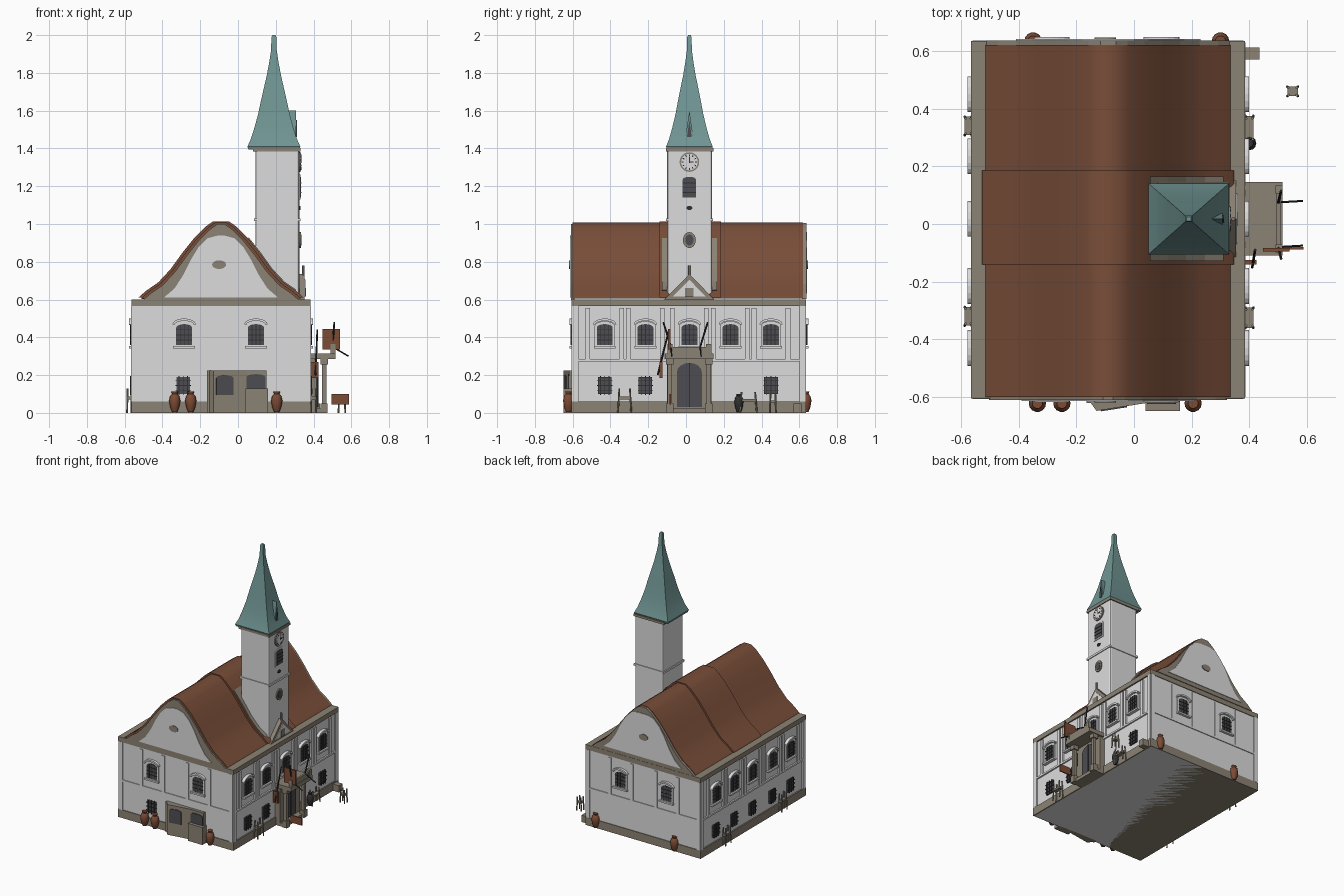
import bpy, bmesh, math
from mathutils import Matrix, Vector

if "Cube" in bpy.data.objects:
    bpy.data.objects.remove(bpy.data.objects["Cube"])


def mat(name, r, g, b):
    m = bpy.data.materials.new(name)
    m.diffuse_color = (r, g, b, 1)
    m.use_nodes = True
    m.node_tree.nodes["Principled BSDF"].inputs["Base Color"].default_value = m.diffuse_color
    return m


WHITE = mat("white plaster", 0.72, 0.72, 0.72)
STONE = mat("grey stone", 0.26, 0.225, 0.175)
ROOF = mat("roof tile brown", 0.19, 0.075, 0.04)
GREEN = mat("copper green", 0.16, 0.30, 0.29)
GLASS = mat("dark glass", 0.075, 0.075, 0.085)
IRON = mat("dark iron", 0.03, 0.03, 0.03)
CLAY = mat("clay", 0.20, 0.07, 0.035)


def finish(name, bm, m, smooth=None):
    bmesh.ops.recalc_face_normals(bm, faces=bm.faces)
    me = bpy.data.meshes.new(name)
    bm.to_mesh(me)
    bm.free()
    me.materials.append(m)
    ob = bpy.data.objects.new(name, me)
    bpy.context.collection.objects.link(ob)
    if smooth:
        bpy.ops.object.select_all(action='DESELECT')
        ob.select_set(True)
        bpy.context.view_layer.objects.active = ob
        bpy.ops.object.shade_smooth_by_angle(angle=math.radians(smooth))
    return ob


# Wall frames: u runs along the wall, v is up, n points outwards
def frame(u, n, o):
    return Matrix.Translation(o) @ Matrix((u, (0, 0, 1), n)).transposed().to_4x4()


FRONT = frame((1, 0, 0), (0, -1, 0), (0, -0.60, 0))
BACK = frame((-1, 0, 0), (0, 1, 0), (0, 0.63, 0))
RIGHT = frame((0, 1, 0), (1, 0, 0), (0.38, 0, 0))
LEFT = frame((0, -1, 0), (-1, 0, 0), (-0.56, 0, 0))
ORIGIN = frame((1, 0, 0), (0, -1, 0), (0, 0, 0))
TOWER = frame((0, 1, 0), (1, 0, 0), (0.325, 0, 0))


def prism(name, pts, d0, d1, m, fr=ORIGIN, smooth=None):
    bm = bmesh.new()
    a = [bm.verts.new(fr @ Vector((u, v, d0))) for u, v in pts]
    b = [bm.verts.new(fr @ Vector((u, v, d1))) for u, v in pts]
    bm.faces.new(a)
    bm.faces.new(b)
    for i in range(len(pts)):
        j = (i + 1) % len(pts)
        bm.faces.new((a[i], a[j], b[j], b[i]))
    return finish(name, bm, m, smooth)


def rect(u0, u1, v0, v1):
    return [(u0, v0), (u1, v0), (u1, v1), (u0, v1)]


def oval(u, v, ru, rv, n=24):
    return [(u + ru * math.cos(2 * math.pi * i / n), v + rv * math.sin(2 * math.pi * i / n)) for i in range(n)]


def arch(u, v0, v1, w, rise):
    top = [(u + w * math.cos(math.pi * i / 8), v1 - rise + rise * math.sin(math.pi * i / 8)) for i in range(9)]
    return [(u - w, v0), (u + w, v0)] + top


def box(name, x0, x1, y0, y1, z0, z1, m, bevel=0):
    ob = prism(name, rect(x0, x1, z0, z1), -y0, -y1, m)
    if bevel:
        mod = ob.modifiers.new("soft edges", 'BEVEL')
        mod.width, mod.segments = bevel, 2
    return ob


def beam(name, a, b, r, m):
    a, b = Vector(a), Vector(b)
    bm = bmesh.new()
    bmesh.ops.create_cone(bm, cap_ends=True, segments=6, radius1=r, radius2=r, depth=(b - a).length)
    q = (b - a).to_track_quat('Z', 'Y').to_matrix().to_4x4()
    bm.transform(Matrix.Translation((a + b) / 2) @ q)
    return finish(name, bm, m, 40)


def rings(name, sections, m, smooth, n, cx, cy, turn=0.0, sy=1.0):
    bm = bmesh.new()
    rows = []
    for r, z in sections:
        rows.append([bm.verts.new((cx + r * math.cos(turn + 2 * math.pi * i / n),
                                   cy + sy * r * math.sin(turn + 2 * math.pi * i / n), z)) for i in range(n)])
    for a, b in zip(rows, rows[1:]):
        for i in range(n):
            j = (i + 1) % n
            bm.faces.new((a[i], a[j], b[j], b[i]))
    bm.faces.new(rows[0])
    bm.faces.new(rows[-1])
    return finish(name, bm, m, smooth)


# Main body, plinth and eaves cornice
box("walls", -0.555, 0.375, -0.60, 0.63, 0, 0.58, WHITE)
box("plinth", -0.565, 0.385, -0.605, 0.635, 0, 0.06, STONE)
box("cornice", -0.565, 0.385, -0.605, 0.635, 0.565, 0.60, STONE)

# Curved roof, gable ends with stone rim and white field
half = [(0.425, 0.605), (0.385, 0.64), (0.32, 0.685), (0.255, 0.755), (0.19, 0.845),
        (0.13, 0.92), (0.07, 0.98), (0.03, 1.008)]
CX = -0.09


def outline(pts, dx=0.0, dz=0.0, s=1.0):
    r = [(CX + (x + dx) * s, z + dz) for x, z in pts]
    return r + [(2 * CX - x, z) for x, z in reversed(r)]


prism("main_roof", outline(half), 0.60, -0.62, ROOF, smooth=35)
prism("roof_raised_section", outline(half, 0.012, 0.006), 0.14, -0.185, ROOF, smooth=35)
prism("front_gable_rim", outline(half, -0.012, -0.008), 0.59, 0.61, STONE)
prism("back_gable_rim", outline(half, -0.003, -0.003), -0.615, -0.637, STONE)
field = [(0.30, 0.612), (0.245, 0.66), (0.20, 0.73), (0.16, 0.81), (0.12, 0.875), (0.07, 0.925), (0.02, 0.938)]
prism("front_gable_field", outline(field), 0.60, 0.614, WHITE)
prism("back_gable_field", outline(field, 0.02, 0.02), -0.60, -0.641, WHITE)
prism("gable_oval", oval(-0.10, 0.785, 0.037, 0.023), 0.61, 0.619, STONE)
prism("back_gable_oval", oval(-0.10, 0.785, 0.037, 0.023), -0.63, -0.646, STONE)

# Flashing round the tower foot
flash = [(CX + x + 0.016, z + 0.01) for x, z in half if 0.1 < x < 0.40]
prism("tower_flashing", flash + [(0.05, 0.62)], 0.128, -0.165, STONE)

# Tower with string course, eaves and spire
box("tower", 0.092, 0.325, -0.10, 0.138, 0.55, 1.40, WHITE, 0.012)
box("tower_band", 0.086, 0.331, -0.106, 0.144, 1.015, 1.03, WHITE)
box("tower_eaves", 0.08, 0.331, -0.106, 0.146, 1.385, 1.402, STONE)
spire = [(0.135, 1.395), (0.14, 1.41), (0.122, 1.45), (0.103, 1.51), (0.084, 1.58), (0.069, 1.65), (0.053, 1.72),
         (0.037, 1.79), (0.024, 1.86), (0.015, 1.92), (0.013, 1.99), (0.008, 2.0)]
rings("spire", [(r * math.sqrt(2), z) for r, z in spire], GREEN, 35, 4, 0.19, 0.018, math.pi / 4, 0.88)
prism("spire_dormer", [(-0.005, 1.45), (0.04, 1.45), (0.018, 1.60)], -0.07, -0.018, GREEN, TOWER)
prism("spire_dormer_opening", [(0.005, 1.46), (0.03, 1.46), (0.018, 1.55)], -0.02, -0.013, GLASS, TOWER)

# Clock and tower windows
prism("clock_rim", oval(0.018, 1.328, 0.052, 0.052), -0.005, 0.006, STONE, TOWER)
prism("clock_face", oval(0.018, 1.328, 0.044, 0.044), 0, 0.009, WHITE, TOWER)
for k in range(12):
    a = k * math.pi / 6
    p = [(0.018 + r * math.cos(a + t), 1.328 + r * math.sin(a + t))
         for r, t in ((0.031, -0.07), (0.041, -0.07), (0.041, 0.07), (0.031, 0.07))]
    prism("clock_mark", p, 0.008, 0.011, IRON, TOWER)
prism("clock_hand_long", rect(0.015, 0.021, 1.322, 1.358), 0.008, 0.012, IRON, TOWER)
prism("clock_hand_short", rect(0.015, 0.04, 1.325, 1.331), 0.008, 0.012, IRON, TOWER)
prism("belfry_window_frame", arch(0.018, 1.13, 1.262, 0.046, 0.02), 0, 0.005, WHITE, TOWER)
prism("belfry_window", arch(0.018, 1.14, 1.25, 0.036, 0.016), 0, 0.008, GLASS, TOWER)
for z in (1.165, 1.19, 1.215):
    prism("belfry_louvre", rect(-0.018, 0.054, z, z + 0.004), 0, 0.011, IRON, TOWER)
prism("tower_round_window", oval(0.018, 1.085, 0.016, 0.011), 0, 0.006, IRON, TOWER)
prism("tower_oval_frame", oval(0.018, 0.915, 0.034, 0.042), 0, 0.008, STONE, TOWER)
prism("tower_oval_window", oval(0.018, 0.915, 0.022, 0.029), 0, 0.011, GLASS, TOWER)

# Small pediment over the portal side
prism("pediment", [(-0.115, 0.60), (0.15, 0.60), (0.018, 0.735)], -0.01, 0.028, STONE, TOWER)
prism("pediment_field", [(-0.07, 0.615), (0.105, 0.615), (0.018, 0.705)], 0.02, 0.032, WHITE, TOWER)
prism("pediment_block", rect(-0.005, 0.04, 0.615, 0.66), 0.02, 0.036, STONE, TOWER)
beam("pediment_finial", (0.345, 0.018, 0.72), (0.345, 0.018, 0.78), 0.007, STONE)


# Windows: arched upper ones with brow and sill, plain lower ones
def upper_window(fr, u):
    prism("window_surround", arch(u, 0.345, 0.485, 0.054, 0.025), -0.005, 0.006, WHITE, fr)
    prism("window_pane", arch(u, 0.36, 0.47, 0.042, 0.018), 0, 0.009, GLASS, fr)
    for k in (-1, 0, 1):
        prism("window_bar", rect(u + k * 0.021 - 0.002, u + k * 0.021 + 0.002, 0.36, 0.465), 0.005, 0.012, IRON, fr)
        prism("window_crossbar", rect(u - 0.042, u + 0.042, 0.411 + k * 0.027, 0.415 + k * 0.027), 0.005, 0.012, IRON, fr)
    brow = [(u + r * math.cos(math.pi * t / 8), z + h * math.sin(math.pi * t / 8))
            for r, z, h, ts in ((0.062, 0.468, 0.032, range(9)), (0.052, 0.465, 0.022, range(8, -1, -1))) for t in ts]
    prism("window_brow", brow, -0.005, 0.018, WHITE, fr)
    prism("window_sill", rect(u - 0.058, u + 0.058, 0.342, 0.354), -0.005, 0.018, WHITE, fr)


def lower_window(fr, u):
    prism("low_window_pane", rect(u - 0.036, u + 0.036, 0.10, 0.19), -0.005, 0.006, GLASS, fr)
    for k in (-1, 0, 1):
        prism("low_window_bar", rect(u + k * 0.022 - 0.002, u + k * 0.022 + 0.002, 0.095, 0.195), 0, 0.011, IRON, fr)
        prism("low_window_crossbar", rect(u - 0.04, u + 0.04, 0.143 + k * 0.028, 0.147 + k * 0.028), 0, 0.011, IRON, fr)


LONG = [-0.43, -0.215, 0.018, 0.235, 0.45]
walls = [(FRONT, [-0.285, 0.095], [-0.29], -0.56, 0.38), (BACK, [0.285, -0.095], [], -0.38, 0.56),
         (RIGHT, LONG, [-0.43, -0.215, 0.45], -0.60, 0.63),
         (LEFT, [-u for u in LONG], [-u for u in LONG], -0.63, 0.60)]
for fr, ups, lows, a, b in walls:
    for u in ups:
        upper_window(fr, u)
        for s in (-0.09, 0.09):
            prism("pilaster", rect(u + s - 0.012, u + s + 0.012, 0.285, 0.555), -0.01, 0.006, WHITE, fr)
    for u in lows:
        lower_window(fr, u)
    prism("string_course", rect(a, b, 0.272, 0.285), -0.01, 0.006, WHITE, fr)
    for u0, u1 in ((a, a + 0.03), (b - 0.03, b)):
        prism("corner_pilaster", rect(u0, u1, 0.06, 0.565), -0.01, 0.006, WHITE, fr)

# Front shop porch: angled slab, low box and dark openings
slab = box("front_porch", -0.165, 0.15, -0.62, -0.59, 0, 0.225, STONE)
wedge = frame((1, 0, 0), (0, 0, 1), (0, 0, 0))
bm = bmesh.new()
low = [bm.verts.new((x, y, 0)) for x, y in ((-0.165, -0.60), (-0.13, -0.648), (0.08, -0.615), (0.08, -0.60))]
ext = bmesh.ops.extrude_face_region(bm, geom=[bm.faces.new(low)])
bmesh.ops.translate(bm, vec=(0, 0, 0.225), verts=[v for v in ext["geom"] if isinstance(v, bmesh.types.BMVert)])
finish("front_porch_wedge", bm, STONE)
box("front_porch_box", 0.04, 0.16, -0.648, -0.60, 0, 0.13, STONE)
tilt = frame((0.988, 0.155, 0), (0.155, -0.988, 0), (-0.07, -0.6386, 0))
prism("front_porch_window", arch(0, 0.095, 0.20, 0.046, 0.015), -0.004, 0.004, GLASS, tilt)
prism("front_porch_door", arch(0.095, 0.13, 0.205, 0.05, 0.015), 0.015, 0.025, GLASS, FRONT)

# Portal with columns, balcony and arched double door
box("portal_body", 0.37, 0.415, -0.10, 0.135, 0, 0.31, STONE)
box("portal_step", 0.37, 0.46, -0.10, 0.135, 0, 0.025, STONE)
for y in (-0.085, 0.12):
    box("portal_column", 0.445, 0.468, y - 0.012, y + 0.012, 0.02, 0.30, STONE)
    box("portal_column_base", 0.438, 0.475, y - 0.02, y + 0.02, 0, 0.05, STONE)
    box("portal_capital", 0.436, 0.477, y - 0.02, y + 0.02, 0.255, 0.285, STONE)
    box("balcony_post", 0.49, 0.515, y - 0.014, y + 0.014, 0.30, 0.365, STONE)
box("balcony_slab", 0.37, 0.515, -0.11, 0.145, 0.285, 0.315, STONE)
box("balcony_rail", 0.495, 0.51, -0.09, 0.125, 0.315, 0.35, STONE)
prism("portal_door", arch(0.018, 0.03, 0.265, 0.066, 0.05), 0.03, 0.041, GLASS, RIGHT)
prism("portal_door_split", rect(0.015, 0.021, 0.03, 0.265), 0.03, 0.045, IRON, RIGHT)

# Flags, banners and poles at the portal
for y, s in ((-0.08, -1), (0.075, 1)):
    beam("flag_pole", (0.50, y, 0.35), (0.585, y + 0.005, 0.30), 0.004, IRON)
    beam("banner_pole", (0.50, y, 0.35), (0.51, y + s * 0.04, 0.48), 0.005, IRON)
box("large_flag", 0.447, 0.54, -0.095, -0.083, 0.335, 0.445, CLAY)
box("small_flag", 0.495, 0.587, -0.088, -0.08, 0.045, 0.10, CLAY)
box("side_banner", 0.385, 0.425, -0.14, -0.125, 0.185, 0.27, CLAY)
beam("leaning_pole", (0.41, -0.15, 0.20), (0.42, -0.09, 0.44), 0.005, IRON)

# Clay pots on the front and back walls
POT = [(0.014, 0.005), (0.024, 0.03), (0.03, 0.065), (0.024, 0.09), (0.014, 0.10), (0.018, 0.112)]
for x, y in ((-0.335, -0.622), (-0.25, -0.622), (0.205, -0.622), (-0.35, 0.635), (0.30, 0.635)):
    rings("pot", POT, CLAY, 50, 14, x, y)
rings("dark_pot", [(r * 0.8, z * 0.9) for r, z in POT], IRON, 50, 12, 0.40, 0.28)


# Trestle seats and the free-standing stool
def stool(x, y, w, d, h):
    box("seat_top", x - w, x + w, y - d, y + d, h * 0.55, h * 0.66, STONE)
    for i in (-1, 1):
        for j in (-1, 1):
            beam("seat_leg", (x + i * w, y + j * d, 0), (x + i * w * 0.8, y + j * d * 0.8, h), 0.005, STONE)


for x, y, w, d, h in ((0.55, 0.46, 0.018, 0.016, 0.10), (0.40, -0.325, 0.014, 0.035, 0.13), (0.40, 0.33, 0.014, 0.045, 0.11),
                      (-0.575, 0.34, 0.012, 0.032, 0.13), (-0.575, -0.32, 0.012, 0.032, 0.13)):
    stool(x, y, w, d, h)
box("side_bench", 0.38, 0.435, 0.57, 0.612, 0, 0.05, STONE)
